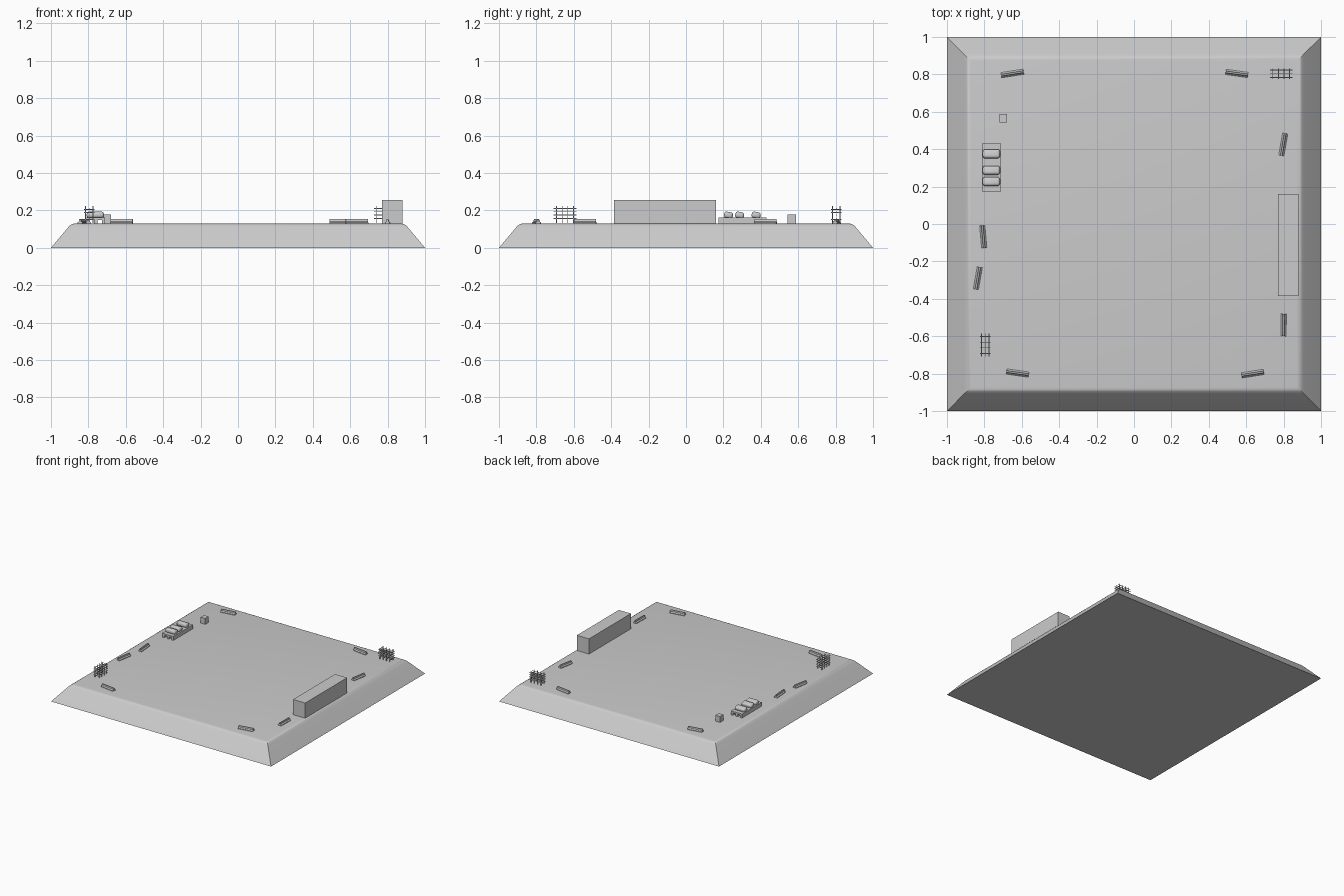
import bpy, bmesh
from math import radians, cos, sin
from mathutils import Matrix, Vector

if "Cube" in bpy.data.objects:
    bpy.data.objects.remove(bpy.data.objects["Cube"])

TOP = 0.13


def add_object(name, bm, smooth=None):
    bmesh.ops.recalc_face_normals(bm, faces=bm.faces)
    mesh = bpy.data.meshes.new(name)
    bm.to_mesh(mesh)
    bm.free()
    ob = bpy.data.objects.new(name, mesh)
    bpy.context.collection.objects.link(ob)
    if smooth:
        bpy.context.view_layer.objects.active = ob
        ob.select_set(True)
        bpy.ops.object.shade_smooth_by_angle(angle=radians(smooth))
        ob.select_set(False)
    return ob


def add_box(bm, lo, hi):
    lo, hi = Vector(lo), Vector(hi)
    m = Matrix.Translation((lo + hi) / 2) @ Matrix.Diagonal((*(hi - lo), 1))
    return bmesh.ops.create_cube(bm, size=1, matrix=m)["verts"]


def box(name, lo, hi):
    bm = bmesh.new()
    add_box(bm, lo, hi)
    return add_object(name, bm)


def loft(name, rings, smooth=None):
    bm = bmesh.new()
    loops = [[bm.verts.new(p) for p in ring] for ring in rings]
    n = len(loops[0])
    for a, b in zip(loops, loops[1:]):
        for i in range(n):
            j = (i + 1) % n
            bm.faces.new((a[i], a[j], b[j], b[i]))
    bm.faces.new(loops[0])
    bm.faces.new(loops[-1])
    return add_object(name, bm, smooth)


# Sloped ground slab with a softened top edge
slab = [(1, 0), (0.908, 0.11), (0.896, 0.122), (0.885, 0.128), (0.872, TOP)]
loft("ground_slab", [[(-h, -h, z), (h, -h, z), (h, h, z), (-h, h, z)]
                     for h, z in slab], 30)

# Long container and small crate
box("container", (0.77, -0.385, TOP), (0.88, 0.16, 0.255))
box("crate", (-0.72, 0.543, TOP), (-0.678, 0.587, 0.178))

# Concrete road barriers: flared profile swept along their length
profile = [(-0.014, 0), (-0.014, 0.005), (-0.006, 0.012), (-0.004, 0.023),
           (0.004, 0.023), (0.006, 0.012), (0.014, 0.005), (0.014, 0)]
barriers = [(-0.65, 0.805, 9), (0.55, 0.805, -8), (0.798, 0.425, 80),
            (0.80, -0.54, 89), (0.635, -0.80, 9), (-0.622, -0.797, -8),
            (-0.806, -0.068, 95), (-0.835, -0.29, 80)]
for x, y, angle in barriers:
    ob = loft("road_barrier", [[(s * 0.06, v, z) for v, z in profile]
                               for s in (-1, 1)])
    ob.location = (x, y, TOP)
    ob.rotation_euler.z = radians(angle)

# Pallet: bearers under deck boards
bm = bmesh.new()
for x in (-0.81, -0.769, -0.728):
    add_box(bm, (x, 0.175, TOP), (x + 0.018, 0.43, 0.152))
add_box(bm, (-0.812, 0.175, 0.15), (-0.71, 0.43, 0.163))
add_object("pallet", bm)

# Sacks on the pallet
for y in (0.375, 0.287, 0.227):
    bm = bmesh.new()
    bmesh.ops.create_cube(bm, size=1,
                          matrix=Matrix.Diagonal((0.092, 0.048, 0.034, 1)))
    bmesh.ops.bevel(bm, geom=bm.edges[:], offset=0.013, segments=3,
                    affect='EDGES', profile=0.5)
    ob = add_object("sack", bm, 60)
    ob.location = (-0.763, y, 0.175)
    ob.rotation_euler.x = radians(-10)


# Reinforcement cages: square hoops tied by long round bars
def add_bar(bm, a, b, r=0.0025):
    a, b = Vector(a), Vector(b)
    rot = (b - a).to_track_quat('Z', 'Y').to_matrix().to_4x4()
    bmesh.ops.create_cone(bm, cap_ends=True, segments=6, radius1=r, radius2=r,
                          depth=(b - a).length,
                          matrix=Matrix.Translation((a + b) / 2) @ rot)


def cage(x, y, angle):
    bm = bmesh.new()
    levels = [0.026, 0.045, 0.063, 0.08]
    posts = [-0.045, -0.015, 0.015, 0.045]
    for z in levels:
        for v in (-0.02, 0.0, 0.02):
            add_bar(bm, (-0.061, v, z), (0.061, v, z))
    for u in posts:
        for v in (-0.02, 0.02):
            add_bar(bm, (u, v, 0.004), (u, v, 0.093))
        for z in (levels[0], levels[2], levels[3]):
            add_bar(bm, (u, -0.028, z - 0.005), (u, 0.028, z - 0.005))
    ob = add_object("bar_cage", bm, 30)
    ob.location = (x, y, TOP)
    ob.rotation_euler.z = radians(angle)


cage(0.787, 0.803, 0)
cage(-0.795, -0.647, 90)
